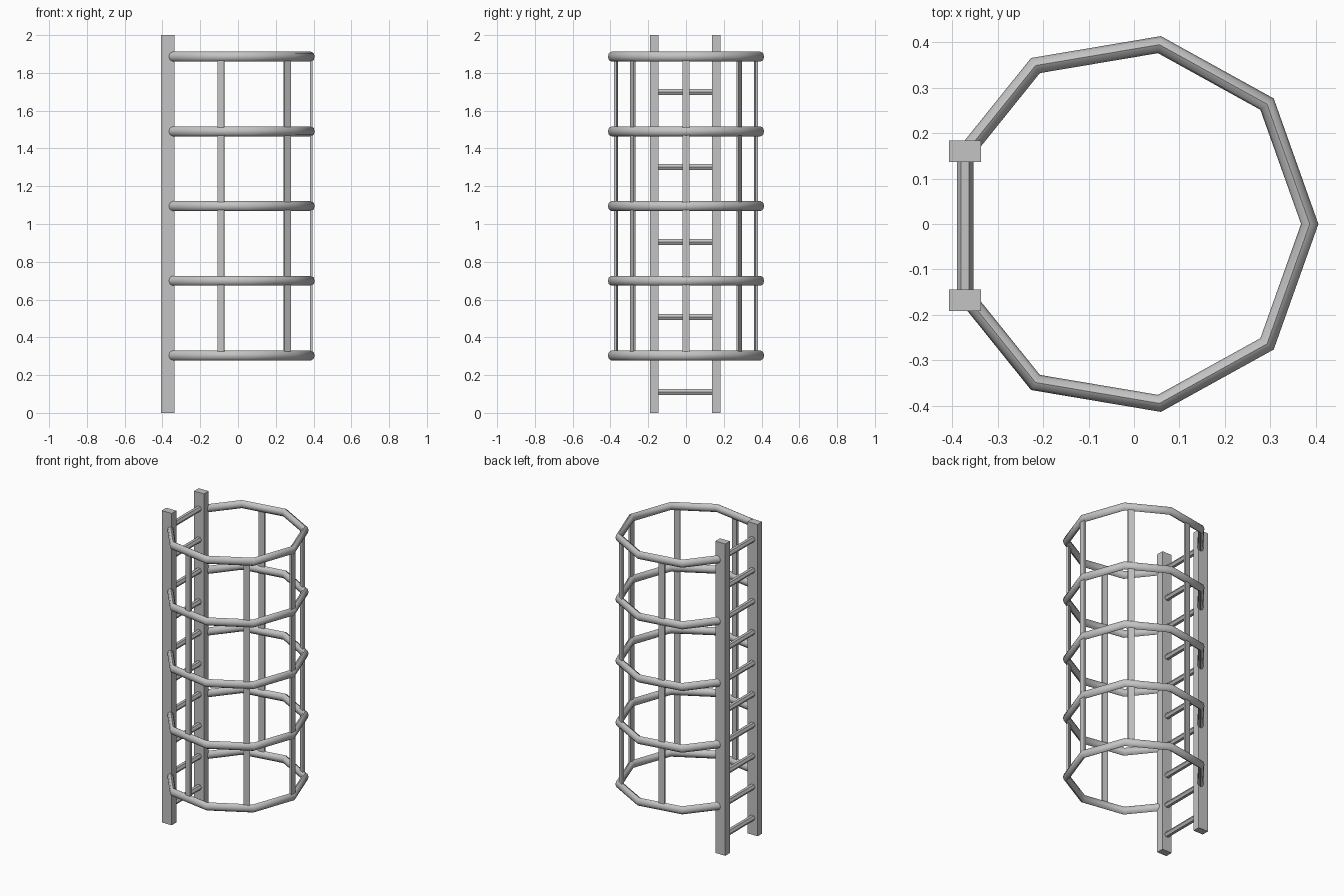
import bpy, bmesh, math
from mathutils import Vector, Matrix

cube = bpy.data.objects.get("Cube")
if cube:
    bpy.data.objects.remove(cube, do_unlink=True)

steel = bpy.data.materials.new("grey_steel")
steel.use_nodes = True
GREY = (0.55, 0.55, 0.55, 1)
steel.diffuse_color = GREY
steel.node_tree.nodes["Principled BSDF"].inputs["Base Color"].default_value = GREY


def finish(name, bm, smooth_angle=None):
    bmesh.ops.recalc_face_normals(bm, faces=bm.faces)
    mesh = bpy.data.meshes.new(name)
    bm.to_mesh(mesh)
    bm.free()
    mesh.materials.append(steel)
    obj = bpy.data.objects.new(name, mesh)
    bpy.context.collection.objects.link(obj)
    if smooth_angle:
        bpy.ops.object.select_all(action='DESELECT')
        obj.select_set(True)
        bpy.context.view_layer.objects.active = obj
        bpy.ops.object.shade_smooth_by_angle(angle=math.radians(smooth_angle))
    return obj


def box(name, centre, size, turn=0):
    bm = bmesh.new()
    matrix = (Matrix.Translation(centre) @ Matrix.Rotation(turn, 4, 'Z')
              @ Matrix.Diagonal((*size, 1)))
    bmesh.ops.create_cube(bm, size=1, matrix=matrix)
    return finish(name, bm)


def hoop(name, path, z, half_width, half_height, sides=8):
    """Sweep an oval section along a level open path with mitred corners."""
    bm = bmesh.new()
    rings = []
    for i, p in enumerate(path):
        before = (p - path[i - 1]).normalized() if i else None
        after = (path[i + 1] - p).normalized() if i < len(path) - 1 else None
        tangent = ((before or after) + (after or before)).normalized()
        side = Vector((tangent.y, -tangent.x))
        miter = 1 / tangent.dot(after or before)
        ring = []
        for k in range(sides):
            a = math.tau * k / sides
            q = p + side * (half_width * miter * math.cos(a))
            ring.append(bm.verts.new((q.x, q.y, z + half_height * math.sin(a))))
        rings.append(ring)
    for r, s in zip(rings, rings[1:]):
        for k in range(sides):
            j = (k + 1) % sides
            bm.faces.new((r[k], r[j], s[j], s[k]))
    bm.faces.new(rings[0])
    bm.faces.new(rings[-1])
    return finish(name, bm, 50)


# Upright ladder rails
RAIL_X = -0.372
box("left_rail", (RAIL_X, 0.16, 1.0), (0.07, 0.047, 2.0))
box("right_rail", (RAIL_X, -0.168, 1.0), (0.07, 0.047, 2.0))

# Hexagonal rungs with a flat top
for i in range(10):
    bm = bmesh.new()
    matrix = (Matrix.Translation((RAIL_X, -0.004, 0.11 + 0.1985 * i))
              @ Matrix.Rotation(math.pi / 2, 4, 'X'))
    bmesh.ops.create_cone(bm, cap_ends=True, segments=6, radius1=0.018,
                          radius2=0.018, depth=0.3, matrix=matrix)
    # point the hexagon's corners sideways
    if max(v.co.x for v in bm.verts) - RAIL_X < 0.017:
        bmesh.ops.rotate(bm, verts=bm.verts, cent=matrix.translation,
                         matrix=Matrix.Rotation(math.pi / 6, 3, 'Y'))
    finish(f"rung_{i + 1}", bm)

# Safety cage hoops, mirrored front to back
half = [Vector(p) for p in ((-0.365, 0.165), (-0.217, 0.349),
                            (0.056, 0.395), (0.293, 0.264))]
path = half + [Vector((0.387, 0))] + [Vector((p.x, -p.y)) for p in reversed(half)]
HOOP_LOW, HOOP_GAP = 0.304, 0.3955
for i in range(5):
    hoop(f"cage_hoop_{i + 1}", path, HOOP_LOW + HOOP_GAP * i, 0.018, 0.026)

# Flat vertical straps joining the hoops
length = HOOP_GAP * 4
mid = HOOP_LOW + length / 2
strap = (0.037, 0.014, length)
box("middle_strap", (0.387, 0, mid), strap, math.pi / 2)
for side, s in (("left", 1), ("right", -1)):
    box(f"{side}_outer_strap", (0.26, 0.282 * s, mid), strap, math.radians(-29) * s)
    box(f"{side}_inner_strap", (-0.09, 0.371 * s, mid), strap, math.radians(9.5) * s)
